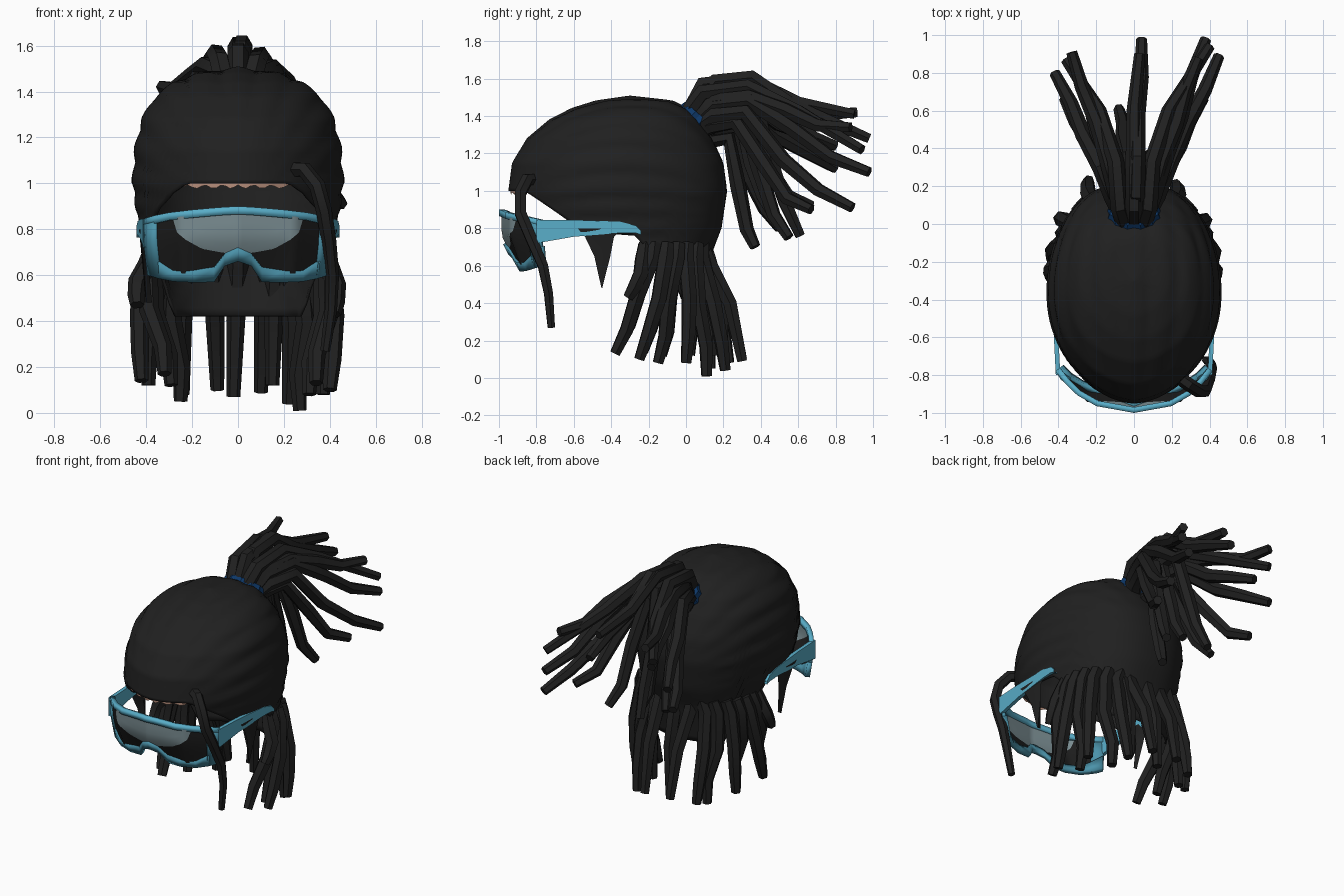
import bpy, bmesh, math
from mathutils import Vector

if "Cube" in bpy.data.objects:
    bpy.data.objects.remove(bpy.data.objects["Cube"])


def mat(name, col):
    m = bpy.data.materials.new(name)
    m.diffuse_color = (*col, 1)
    m.use_nodes = True
    m.node_tree.nodes["Principled BSDF"].inputs["Base Color"].default_value = m.diffuse_color
    return m


HAIR = mat("dark_hair", (0.0145, 0.0145, 0.0145))
FRAME = mat("light_blue_frame", (0.10, 0.42, 0.58))
FRAME_LOW = mat("mid_blue_frame", (0.07, 0.29, 0.40))
LENS = mat("grey_lens", (0.19, 0.26, 0.28))
BLACK = mat("black_lens", (0.012, 0.012, 0.012))
TIE = mat("blue_tie", (0.004, 0.038, 0.135))
SKIN = mat("skin", (0.52, 0.30, 0.22))


def interp(table, k, col):
    """Linear lookup in a table of rows sorted by their first value."""
    if k <= table[0][0]:
        return table[0][col]
    for a, b in zip(table, table[1:]):
        if k <= b[0]:
            return a[col] + (b[col] - a[col]) * (k - a[0]) / (b[0] - a[0])
    return table[-1][col]


def smooth(ob, angle):
    bpy.ops.object.select_all(action='DESELECT')
    ob.select_set(True)
    bpy.context.view_layer.objects.active = ob
    bpy.ops.object.shade_smooth_by_angle(angle=math.radians(angle))


def grid_object(name, rows, material, closed=False, thick=0, angle=35):
    """Quad sheet through rows of points."""
    bm = bmesh.new()
    vs = [[bm.verts.new(p) for p in r] for r in rows]
    n = len(rows[0])
    for i in range(len(rows) - 1):
        for j in range(n if closed else n - 1):
            k = (j + 1) % n
            bm.faces.new((vs[i][j], vs[i][k], vs[i + 1][k], vs[i + 1][j]))
    bmesh.ops.remove_doubles(bm, verts=bm.verts, dist=0.0005)
    if closed and not thick:
        bmesh.ops.recalc_face_normals(bm, faces=bm.faces)
    me = bpy.data.meshes.new(name)
    bm.to_mesh(me)
    bm.free()
    me.materials.append(material)
    ob = bpy.data.objects.new(name, me)
    bpy.context.collection.objects.link(ob)
    if thick:
        s = ob.modifiers.new("thickness", 'SOLIDIFY')
        s.thickness, s.offset = thick, -1
    smooth(ob, angle)


def strands(name, paths, radius, tip=0.7, root=1.0):
    """Six-sided tapered tubes along point paths."""
    cu = bpy.data.curves.new(name, 'CURVE')
    cu.dimensions = '3D'
    cu.bevel_depth, cu.bevel_resolution, cu.use_fill_caps = radius, 1, True
    for pts in paths:
        sp = cu.splines.new('POLY')
        sp.points.add(len(pts) - 1)
        for i, p in enumerate(pts):
            sp.points[i].co = (*p, 1)
            u = i / (len(pts) - 1)
            sp.points[i].radius = (1 - (1 - tip) * u ** 3) * (root if i == 0 else 1)
    cu.materials.append(HAIR)
    ob = bpy.data.objects.new(name, cu)
    bpy.context.collection.objects.link(ob)
    bpy.ops.object.select_all(action='DESELECT')
    ob.select_set(True)
    bpy.context.view_layer.objects.active = ob
    bpy.ops.object.convert(target='MESH')
    smooth(bpy.context.view_layer.objects.active, 40)


# --- hair cap: egg-shaped plan at each height (z, front y, back y, half width)
CAP = [(0.42, -0.60, 0.10, 0.35), (0.67, -0.78, 0.14, 0.40), (0.8, -0.90, 0.19, 0.43),
       (1.0, -0.95, 0.22, 0.46), (1.15, -0.93, 0.20, 0.45), (1.28, -0.85, 0.14, 0.42),
       (1.38, -0.73, 0.07, 0.36), (1.44, -0.61, 0.01, 0.28), (1.48, -0.48, -0.07, 0.18),
       (1.505, -0.3, -0.3, 0.0)]
HAIRLINE = [(-0.82, 1.0), (-0.55, 0.78), (-0.28, 0.76), (-0.22, 0.69), (-0.1, 0.66), (0.0, 0.42)]


def cap_point(th, z, scale=1.0):
    yf, yb, hw = (interp(CAP, z, c) for c in (1, 2, 3))
    cy, ry = (yf + yb) / 2, (yb - yf) / 2
    s, c = math.sin(th), math.cos(th)
    x = math.copysign(hw * abs(c) ** (0.8 if s > 0 else 1.12), c)
    # shallow braided ridges running front to back
    phi = math.atan2(z - 0.85, x)
    k = scale * (1 + 0.028 * (abs(math.sin(13 * phi)) - 0.6))
    return Vector((x * k, cy + ry * s * scale, z + (k - 1) * max(0, z - 1.1)))


N, R = 96, 48
rows = []
for i in range(R + 1):
    t = math.sin(i / R * math.pi / 2)
    row = []
    for j in range(N):
        th = 2 * math.pi * j / N
        zb = interp(HAIRLINE, cap_point(th, 0.8).y, 1)
        row.append(cap_point(th, zb + (1.505 - zb) * t))
    rows.append(row)
grid_object("hair_cap", rows, HAIR, closed=True, thick=0.012, angle=40)

# --- scalloped skin strip under the front hairline
band = [-math.pi / 2 + 0.6 * (j / 24 - 0.5) * 2 for j in range(25)]
grid_object("hairline_skin", [[cap_point(a, 1.01, 0.985) for a in band],
                              [cap_point(a, 0.985 + 0.008 * math.sin(j * 1.7), 0.985)
                               for j, a in enumerate(band)]], SKIN)

# --- sideburns: flat blades narrowing to a point
for s, side in ((-1, "left"), (1, "right")):
    rows = [[(s * (x + 0.008), y0, z), (s * (x + 0.012), (y0 + y1) / 2, z),
             (s * (x + 0.008), y1, z), (s * (x - 0.015), (y0 + y1) / 2, z)]
            for z, y0, y1, x in ((0.80, -0.58, -0.34, 0.42), (0.755, -0.54, -0.385, 0.415),
                                 (0.65, -0.49, -0.405, 0.405), (0.48, -0.452, -0.448, 0.39))]
    grid_object(side + "_sideburn", rows, HAIR, closed=True)

# --- visor: half-width, then outer top, inner top, inner bottom, outer bottom
VISOR = [(0, 0.90, 0.865, 0.715, 0.66), (0.06, 0.897, 0.862, 0.69, 0.64),
         (0.11, 0.893, 0.858, 0.63, 0.57), (0.2, 0.885, 0.85, 0.617, 0.568),
         (0.3, 0.873, 0.84, 0.617, 0.572), (0.365, 0.86, 0.825, 0.66, 0.585),
         (0.415, 0.845, 0.81, 0.70, 0.60)]
PLAN = [(0, -1.0), (0.25, -0.955), (0.39, -0.82), (0.415, -0.78)]


def visor_point(x, z, back=0.0):
    low = max(0, 0.76 - z)
    lean = 0.5 * (1 - 0.85 * (abs(x) / 0.42) ** 2)
    return Vector((x * (1 - 0.3 * low), interp(PLAN, abs(x), 1) + lean * low + back, z))


half = [r[0] for r in VISOR]
xs = [-x for x in half[:0:-1]] + half


def visor_strip(name, c0, c1, material):
    grid_object(name, [[visor_point(x, interp(VISOR, abs(x), c)) for x in xs] for c in (c1, c0)],
                material, thick=0.03, angle=20)


visor_strip("visor_top_rim", 1, 2, FRAME)
visor_strip("visor_bottom_rim", 3, 4, FRAME_LOW)
for s, side in ((-1, "left"), (1, "right")):
    cols = [(x, interp(VISOR, x, 1), interp(VISOR, x, 4)) for x in (0.36, 0.39, 0.415)][::s]
    grid_object(side + "_visor_end",
                [[visor_point(s * x, z0 + (z1 - z0) * t) for x, z1, z0 in cols]
                 for t in (0, 0.6, 0.9)], FRAME_LOW, thick=0.022, angle=20)

# lens: grey in the upper middle, black swoosh at the lower outer sides
SPLIT = [(0, 0.69), (0.08, 0.70), (0.16, 0.715), (0.23, 0.755), (0.27, 0.79), (0.285, 0.85)]
lx = [-0.38 + 0.76 * i / 40 for i in range(41)]
grey, black = [], []
for k in range(5):
    g, b = [], []
    for x in lx:
        lo, hi = interp(VISOR, abs(x), 3) - 0.01, interp(VISOR, abs(x), 2) + 0.01
        mid = min(hi, max(lo, interp(SPLIT, abs(x), 1)))
        g.append(visor_point(x, mid + (hi - mid) * k / 4, 0.014))
        b.append(visor_point(x, lo + (mid - lo) * k / 4, 0.014))
    grey.append(g)
    black.append(b)
grid_object("visor_lens_centre", grey, LENS)
grid_object("visor_lens_sides", black, BLACK)

# temples tapering back under the hair
TEMPLE = [(-0.80, 0.402, 0.72, 0.845), (-0.6, 0.412, 0.755, 0.845), (-0.35, 0.425, 0.775, 0.835),
          (-0.27, 0.43, 0.775, 0.815), (-0.24, 0.43, 0.765, 0.785)]
for s, side in ((-1, "left"), (1, "right")):
    grid_object(side + "_temple", [[(s * (x - 0.012), y, z0), (s * (x + 0.012), y, z0),
                                    (s * (x + 0.012), y, z1), (s * (x - 0.012), y, z1)]
                                   for y, x, z0, z1 in TEMPLE], FRAME, closed=True, angle=20)

# --- hair tie: gathered band tilted up and back
rows = []
up, out, axis = Vector((0, -0.75, 0.66)), Vector((1, 0, 0)), Vector((0, 0.66, 0.75))
for i in range(25):
    a = math.tau * i / 24
    r = 0.105 + 0.01 * (i % 2)
    d = out * math.cos(a) * 1.05 + up * math.sin(a) * 0.85
    c = Vector((0, 0.045, 1.375))
    rows.append([c + d * (r + 0.024 * math.cos(b)) + axis * 0.05 * math.sin(b)
                 for b in [math.tau * k / 6 for k in range(6)]])
grid_object("hair_tie", rows, TIE, closed=True, angle=20)

# --- ponytail: tip x, y, z and peak y, z for each lock
TAIL = [(-0.33, 0.91, 1.42, 0.34, 1.51), (-0.42, 0.80, 1.12, 0.30, 1.45),
        (-0.37, 0.67, 0.92, 0.27, 1.38), (0.04, 0.98, 1.28, 0.35, 1.605),
        (0.38, 0.98, 1.10, 0.34, 1.48), (0.45, 0.89, 0.91, 0.32, 1.42),
        (0.37, 0.67, 0.90, 0.27, 1.37), (-0.08, 0.61, 0.76, 0.36, 1.52),
        (0.20, 0.55, 0.75, 0.30, 1.41), (-0.20, 0.50, 0.80, 0.25, 1.34),
        (0.08, 0.37, 0.70, 0.23, 1.28), (-0.30, 0.80, 1.24, 0.33, 1.48),
        (0.34, 0.88, 1.34, 0.34, 1.50), (0.0, 0.47, 0.86, 0.28, 1.42)]
paths = []
for n, (x, y, z, py, pz) in enumerate(TAIL):
    base = Vector((x * 0.18, 0.03 + (1.6 - pz) * 0.25, 1.42 - (1.6 - pz) * 0.4))
    rise = Vector((x * 0.27, 0.06 + py * 0.28, pz - 0.02))
    peak = Vector((x * 0.42, py, pz))
    tip = Vector((x, y, z))
    sag = Vector((0, 0, -0.03 if z > 0.95 else -0.08))
    wave = Vector((0.008, 0, 0.012)) * (-1) ** n
    paths.append([base, rise, peak, peak.lerp(tip, 0.35) + sag * 0.8 + wave,
                  peak.lerp(tip, 0.68) + sag - wave, tip])
# topmost locks forming the crest
paths += [[(x * 0.7, 0.02, 1.43), (x, 0.09, z - 0.04), (x * 1.2, 0.33, z - 0.01),
           (x * 2.3, 0.60, z - 0.14), (tx, ty, tz)]
          for x, z, tx, ty, tz in ((-0.08, 1.575, -0.36, 0.87, 1.32), (0.0, 1.61, 0.03, 0.9, 1.41),
                                   (0.08, 1.565, 0.40, 0.94, 1.22))]
strands("ponytail_locks", paths, 0.047, 0.62)

# --- hanging locks: root x, y and tip x, y, z
HANG = [(0.40, -0.22, 0.42, -0.31, 0.43), (0.40, -0.17, 0.34, -0.38, 0.13),
        (0.40, -0.10, 0.40, -0.25, 0.10), (0.38, -0.04, 0.31, -0.15, 0.08),
        (0.34, 0.01, 0.37, 0.00, 0.08), (0.28, 0.06, 0.27, 0.11, 0.01),
        (0.21, 0.09, 0.22, 0.21, 0.04)]
BACK = [(0.12, 0.11, 0.10, 0.30, 0.09), (0.0, 0.12, -0.02, 0.20, 0.07),
        (-0.11, 0.11, -0.09, 0.30, 0.10), (0.16, 0.09, 0.15, 0.14, 0.12)]
paths = []
for s in (1, -1):
    for i, (rx, ry, tx, ty, tz) in enumerate(HANG):
        if s < 0:   # slight variation on the other side
            tx, ty, tz = tx + 0.02 * (-1) ** i, ty + 0.02, tz + 0.04
        w = 0.012 * (-1) ** i
        paths.append([(s * (rx - 0.03), ry, 0.72), (s * (rx - 0.005), ry - 0.01, 0.64),
                      (s * (rx * 0.6 + tx * 0.4 + 0.02), ry * 0.62 + ty * 0.38 + w,
                       0.64 * 0.6 + tz * 0.4),
                      (s * (rx * 0.25 + tx * 0.75 + w), ry * 0.25 + ty * 0.75 + 0.01,
                       0.64 * 0.25 + tz * 0.75), (s * tx, ty, tz)])
for rx, ry, tx, ty, tz in BACK:
    paths.append([(rx, ry - 0.02, 0.72), (rx, ry, 0.64),
                  (rx * 0.5 + tx * 0.5, ry * 0.5 + ty * 0.5 + 0.03, 0.4), (tx, ty, tz)])
strands("hanging_locks", paths, 0.046, 0.65, 0.8)

# --- single loose lock beside the face
strands("front_lock", [[(0.22, -0.80, 1.06), (0.29, -0.85, 1.06), (0.345, -0.885, 0.99),
                        (0.375, -0.885, 0.88), (0.395, -0.83, 0.75), (0.41, -0.765, 0.60),
                        (0.405, -0.735, 0.45), (0.38, -0.72, 0.27)]], 0.036, 0.6)
